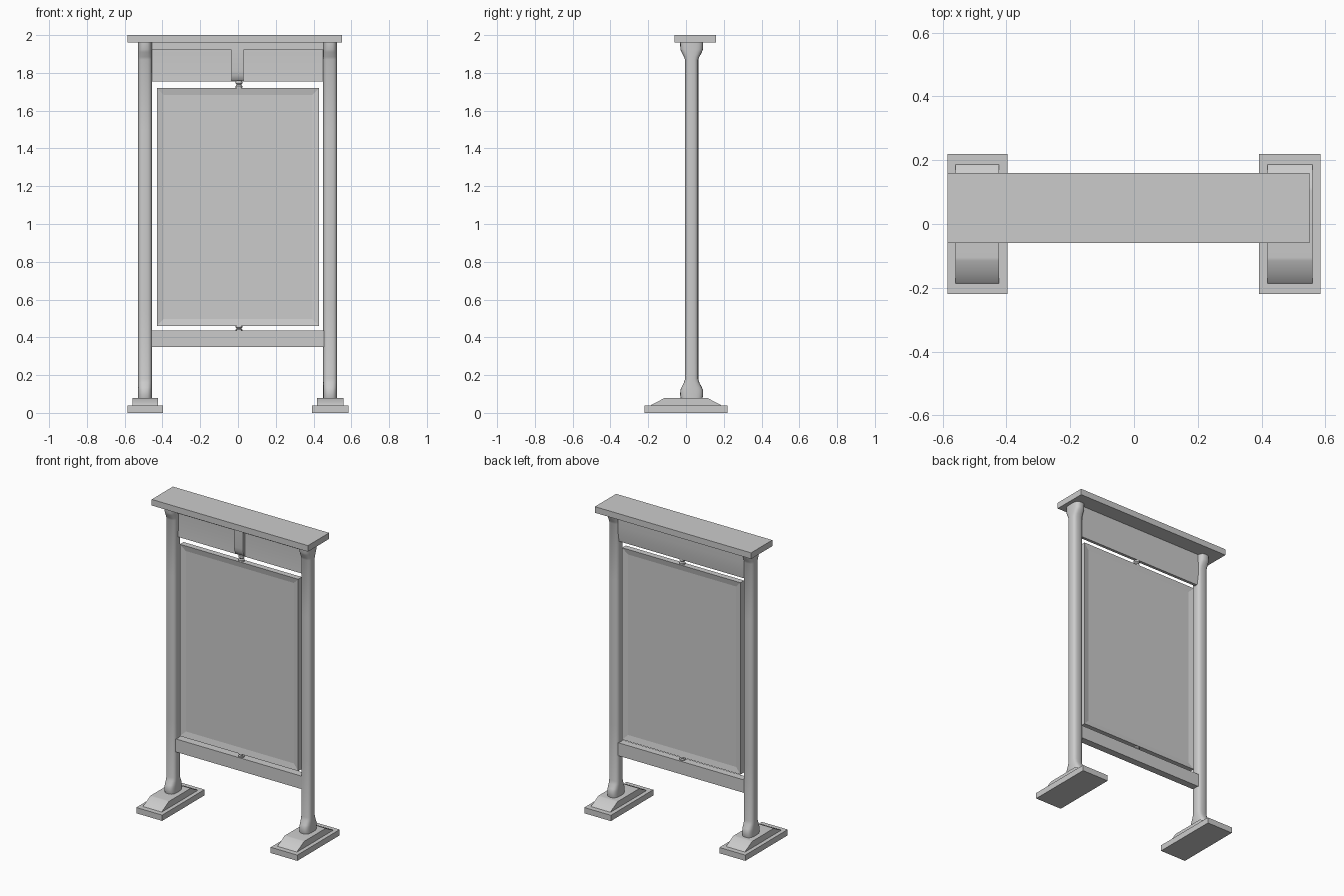
import bpy, bmesh, math

if "Cube" in bpy.data.objects:
    bpy.data.objects.remove(bpy.data.objects["Cube"])

def finish(name, bm, smooth=None):
    bmesh.ops.recalc_face_normals(bm, faces=bm.faces)
    me = bpy.data.meshes.new(name)
    bm.to_mesh(me)
    bm.free()
    ob = bpy.data.objects.new(name, me)
    bpy.context.collection.objects.link(ob)
    if smooth:
        bpy.context.view_layer.objects.active = ob
        ob.select_set(True)
        bpy.ops.object.shade_smooth_by_angle(angle=math.radians(smooth))
        ob.select_set(False)
    return ob

def add_box(bm, x0, x1, y0, y1, z0, z1):
    r = bmesh.ops.create_cube(bm, size=1)
    for v in r["verts"]:
        v.co = ((x0 + x1) / 2 + v.co.x * (x1 - x0),
                (y0 + y1) / 2 + v.co.y * (y1 - y0),
                (z0 + z1) / 2 + v.co.z * (z1 - z0))

def box(name, *b):
    bm = bmesh.new()
    add_box(bm, *b)
    return finish(name, bm)

def loft(bm, rings):
    rings = [[bm.verts.new(p) for p in r] for r in rings]
    n = len(rings[0])
    for a, b in zip(rings, rings[1:]):
        for i in range(n):
            bm.faces.new((a[i], a[(i + 1) % n], b[(i + 1) % n], b[i]))
    bm.faces.new(rings[0][::-1])
    bm.faces.new(rings[-1])

def extrude_x(name, profile, x0, x1, smooth=35):
    bm = bmesh.new()
    loft(bm, [[(x, y, z) for y, z in profile] for x in (x0, x1)])
    return finish(name, bm, smooth)

YC = 0.03  # depth centre of the upright frame

# Posts: rounded section, flared in depth at both ends
def post(name, cx):
    half = [(0.08, .058), (0.095, .061), (0.12, .06), (0.135, .054),
            (0.16, .041), (0.18, .035)]
    levels = half + [(0.55, .035), (1.5, .035)]
    levels += [(1.87, .035), (1.885, .041), (1.91, .054), (1.925, .06), (1.96, .061)]
    def se(t):
        return math.copysign(abs(t) ** 0.7, t)
    rings = [[(cx + 0.037 * se(math.cos(a)), YC + ry * se(math.sin(a)), z)
              for a in (2 * math.pi * i / 24 for i in range(24))] for z, ry in levels]
    bm = bmesh.new()
    loft(bm, rings)
    return finish(name, bm, 50)

for side, cx, f0, f1 in (("left", -0.492, -0.585, -0.397), ("right", 0.488, 0.392, 0.585)):
    post(side + "_post", cx)
    # Feet: slab with a sloped block on top
    box(side + "_foot_slab", f0, f1, -0.22, 0.22, 0, 0.038)
    prof = [(-.188, .036), (-.183, .043), (-.15, .059), (-.115, .079), (-.105, .08)]
    prof += [(-y, z) for y, z in reversed(prof)]
    extrude_x(side + "_foot_block", prof, f0 + 0.026, f1 - 0.026)

# Cap board
box("cap_board", -0.585, 0.55, -0.06, 0.16, 1.96, 2.0)

# Header: thin curved panel, top strip and centre bracket
extrude_x("header_panel", [(.03, 1.96), (.03, 1.90), (.032, 1.84), (.028, 1.755),
                           (.047, 1.755), (.053, 1.80), (.057, 1.86), (.058, 1.96)], -0.46, 0.455)
box("header_strip", -0.46, 0.455, 0.008, 0.04, 1.92, 1.96)
extrude_x("header_bracket", [(.008, 1.96), (.008, 1.81), (.012, 1.785), (.02, 1.765),
                             (.03, 1.755), (.045, 1.755), (.045, 1.96)], -0.035, 0.03)

# Lower rail
box("lower_rail", -0.46, 0.455, 0.008, 0.055, 0.35, 0.435)

# Display board with recessed panel on both sides
bm = bmesh.new()
add_box(bm, -0.43, 0.43, 0.011, 0.049, 0.46, 1.72)
bm.normal_update()
faces = [f for f in bm.faces if abs(f.normal.y) > 0.9]
bmesh.ops.inset_individual(bm, faces=faces, thickness=0.053)
for f in faces:
    for v in f.verts:
        v.co.y -= math.copysign(0.008, v.co.y - YC)
finish("display_board", bm)

# Pivots holding the board: pin with a ball
for label, z0, z1 in (("upper", 1.715, 1.76), ("lower", 0.43, 0.465)):
    bm = bmesh.new()
    r = [(z0, .017), ((z0 * 2 + z1) / 3, .018), ((z0 + z1) / 2, .012),
         ((z0 + z1 * 2) / 3, .018), (z1, .017)]
    loft(bm, [[(0.005 + q * math.cos(a), YC + q * math.sin(a), z)
               for a in (2 * math.pi * i / 16 for i in range(16))] for z, q in r])
    finish(label + "_pivot", bm, 40)
